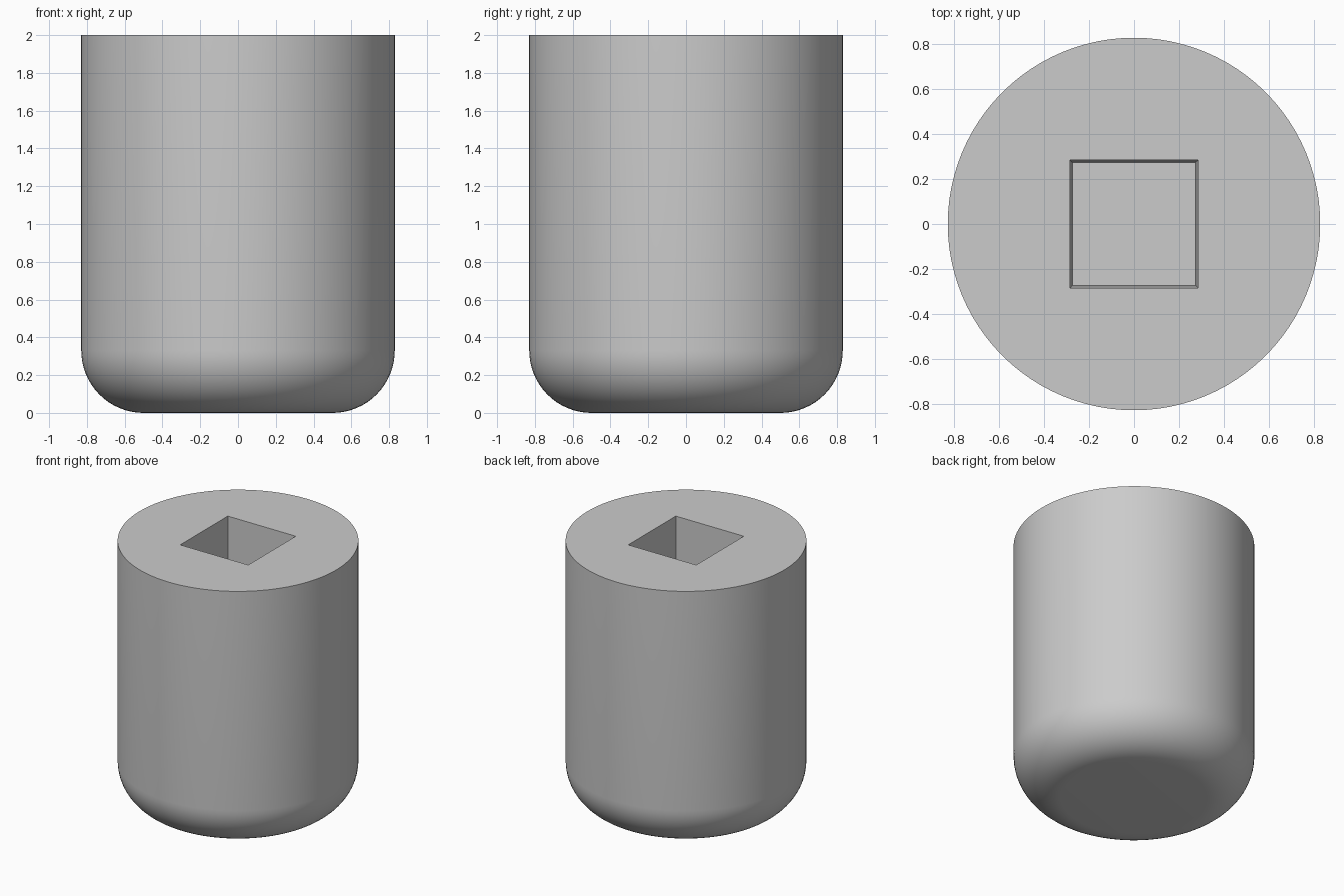
import bpy, bmesh, math

RADIUS, HEIGHT, FILLET = 0.83, 2.0, 0.33
HOLE_TOP, HOLE_FLOOR, HOLE_DEPTH = 0.286, 0.275, 1.0
SIDES, ARC_STEPS = 96, 16

if "Cube" in bpy.data.objects:
    bpy.data.objects.remove(bpy.data.objects["Cube"], do_unlink=True)

grey = bpy.data.materials.new("plain grey")
grey.use_nodes = True
grey.diffuse_color = (0.6, 0.6, 0.6, 1)
shader = grey.node_tree.nodes["Principled BSDF"]
shader.inputs["Base Color"].default_value = grey.diffuse_color


def add_object(name, bm):
    bmesh.ops.recalc_face_normals(bm, faces=bm.faces)
    mesh = bpy.data.meshes.new(name)
    bm.to_mesh(mesh)
    bm.free()
    mesh.materials.append(grey)
    obj = bpy.data.objects.new(name, mesh)
    bpy.context.collection.objects.link(obj)
    return obj


def loft(name, rings):
    """Closed solid through (radius, z, sides, start angle) rings."""
    bm = bmesh.new()
    loops = []
    for radius, z, sides, start in rings:
        angles = [start + math.tau * i / sides for i in range(sides)]
        loops.append([bm.verts.new((radius * math.cos(a), radius * math.sin(a), z))
                      for a in angles])
    for low, high in zip(loops, loops[1:]):
        n = len(low)
        for i in range(n):
            j = (i + 1) % n
            bm.faces.new((low[i], low[j], high[j], high[i]))
    bm.faces.new(loops[0][::-1])
    bm.faces.new(loops[-1])
    return add_object(name, bm)


# Round body with a large fillet at its lower edge
rings = []
for i in range(ARC_STEPS + 1):
    a = math.pi / 2 * i / ARC_STEPS
    rings.append((RADIUS - FILLET + FILLET * math.sin(a),
                  FILLET - FILLET * math.cos(a), SIDES, 0))
rings.append((RADIUS, HEIGHT, SIDES, 0))
body = loft("body", rings)

# Tapered square socket, cut down from the top face
overshoot = 0.1
slope = (HOLE_TOP - HOLE_FLOOR) / HOLE_DEPTH
socket = loft("socket_cutter", [
    (HOLE_FLOOR * math.sqrt(2), HEIGHT - HOLE_DEPTH, 4, math.pi / 4),
    ((HOLE_TOP + slope * overshoot) * math.sqrt(2), HEIGHT + overshoot, 4, math.pi / 4)])

cut = body.modifiers.new("socket", 'BOOLEAN')
cut.operation = 'DIFFERENCE'
cut.solver = 'EXACT'
cut.object = socket

bpy.ops.object.select_all(action='DESELECT')
body.select_set(True)
bpy.context.view_layer.objects.active = body
bpy.ops.object.modifier_apply(modifier=cut.name)
bpy.data.objects.remove(socket, do_unlink=True)
bpy.ops.object.shade_smooth_by_angle(angle=math.radians(30))
